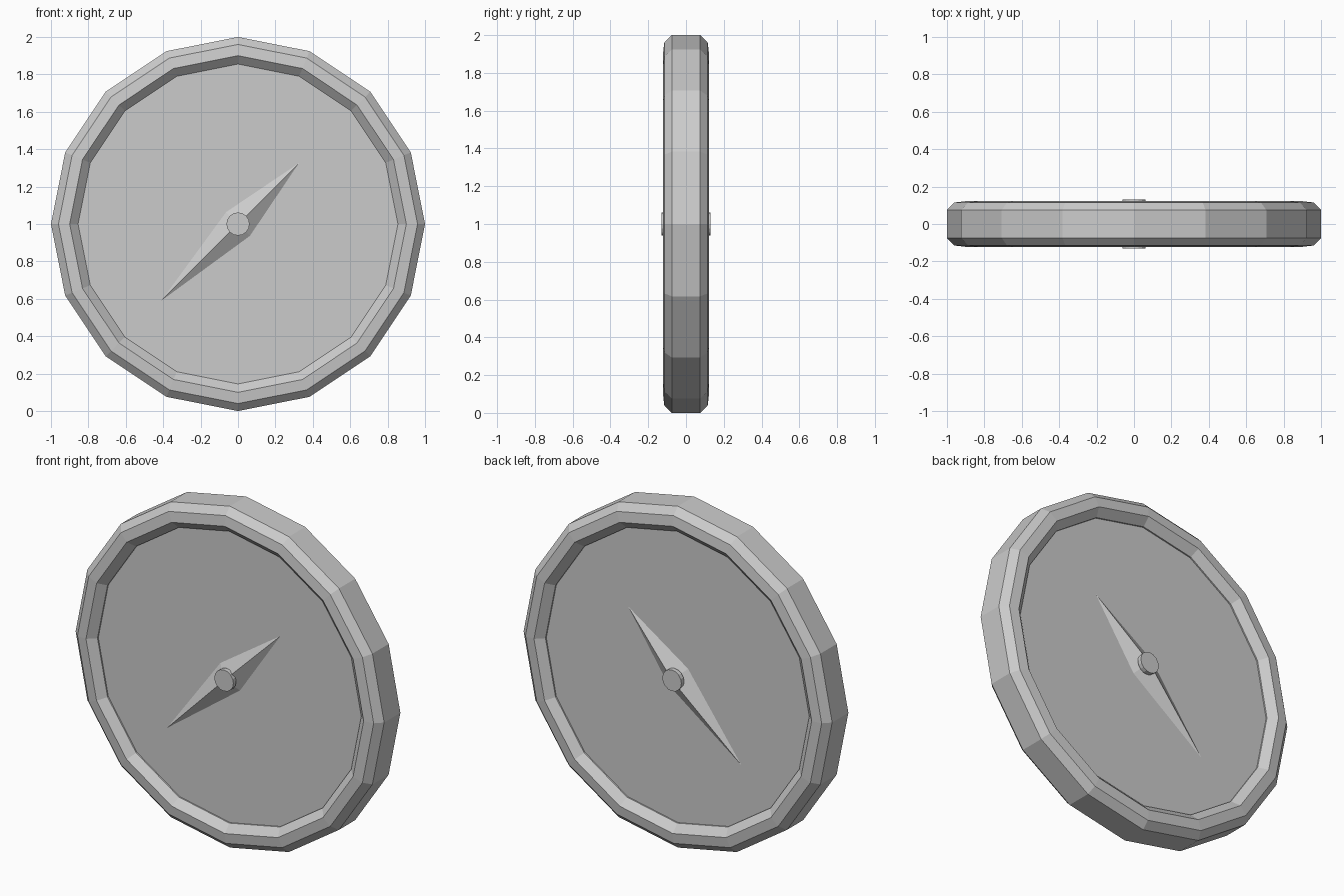
import bpy, bmesh, math
from mathutils import Vector

if "Cube" in bpy.data.objects:
    bpy.data.objects.remove(bpy.data.objects["Cube"])

SIDES = 16
CZ = 1.0          # height of the compass centre
DISC_Y = 0.072    # half thickness of the dial

grey = bpy.data.materials.new("plain_grey")
grey.diffuse_color = (0.6, 0.6, 0.6, 1)
grey.use_nodes = True
grey.node_tree.nodes["Principled BSDF"].inputs["Base Color"].default_value = grey.diffuse_color


def finish(name, bm):
    bmesh.ops.recalc_face_normals(bm, faces=bm.faces)
    me = bpy.data.meshes.new(name)
    bm.to_mesh(me)
    bm.free()
    me.materials.append(grey)
    ob = bpy.data.objects.new(name, me)
    bpy.context.collection.objects.link(ob)
    return ob


def circle(bm, r, y, n=SIDES):
    return [bm.verts.new((r * math.cos(2 * math.pi * i / n), y,
                          CZ + r * math.sin(2 * math.pi * i / n))) for i in range(n)]


def bridge(bm, a, b):
    n = len(a)
    for i in range(n):
        j = (i + 1) % n
        bm.faces.new((a[i], a[j], b[j], b[i]))


# Bevelled case ring: half profile (radius, y) mirrored front to back
half = [(1.0, 0.075), (0.96, 0.115), (0.90, 0.122), (0.855, 0.08)]
profile = [(r, -y) for r, y in half] + [(r, y) for r, y in reversed(half)]
bm = bmesh.new()
rings = [circle(bm, r, y) for r, y in profile]
for k in range(len(rings)):
    bridge(bm, rings[k], rings[(k + 1) % len(rings)])
finish("case_ring", bm)

# Flat dial, slightly recessed in the ring
bm = bmesh.new()
front, back = circle(bm, 0.857, -DISC_Y), circle(bm, 0.857, DISC_Y)
bridge(bm, front, back)
bm.faces.new(front)
bm.faces.new(back)
finish("dial", bm)

# Needle and hub on both faces
along = Vector((1, 0, 1)).normalized()
across = Vector((-1, 0, 1)).normalized()
centre = Vector((0, 0, CZ))
for side, s in (("front", -1), ("back", 1)):
    bm = bmesh.new()
    base = centre + Vector((0, s * DISC_Y, 0))
    rim = [bm.verts.new(base + o) for o in
           (along * 0.46, across * 0.09, along * -0.58, across * -0.09)]
    peak = bm.verts.new(centre + Vector((0, s * 0.128, 0)))
    for i in range(4):
        bm.faces.new((rim[i], rim[(i + 1) % 4], peak))
    bm.faces.new(rim)
    finish("needle_" + side, bm)

    bm = bmesh.new()
    a, b = circle(bm, 0.062, s * 0.105), circle(bm, 0.062, s * 0.131)
    bridge(bm, a, b)
    bm.faces.new(a)
    bm.faces.new(b)
    finish("hub_" + side, bm)
